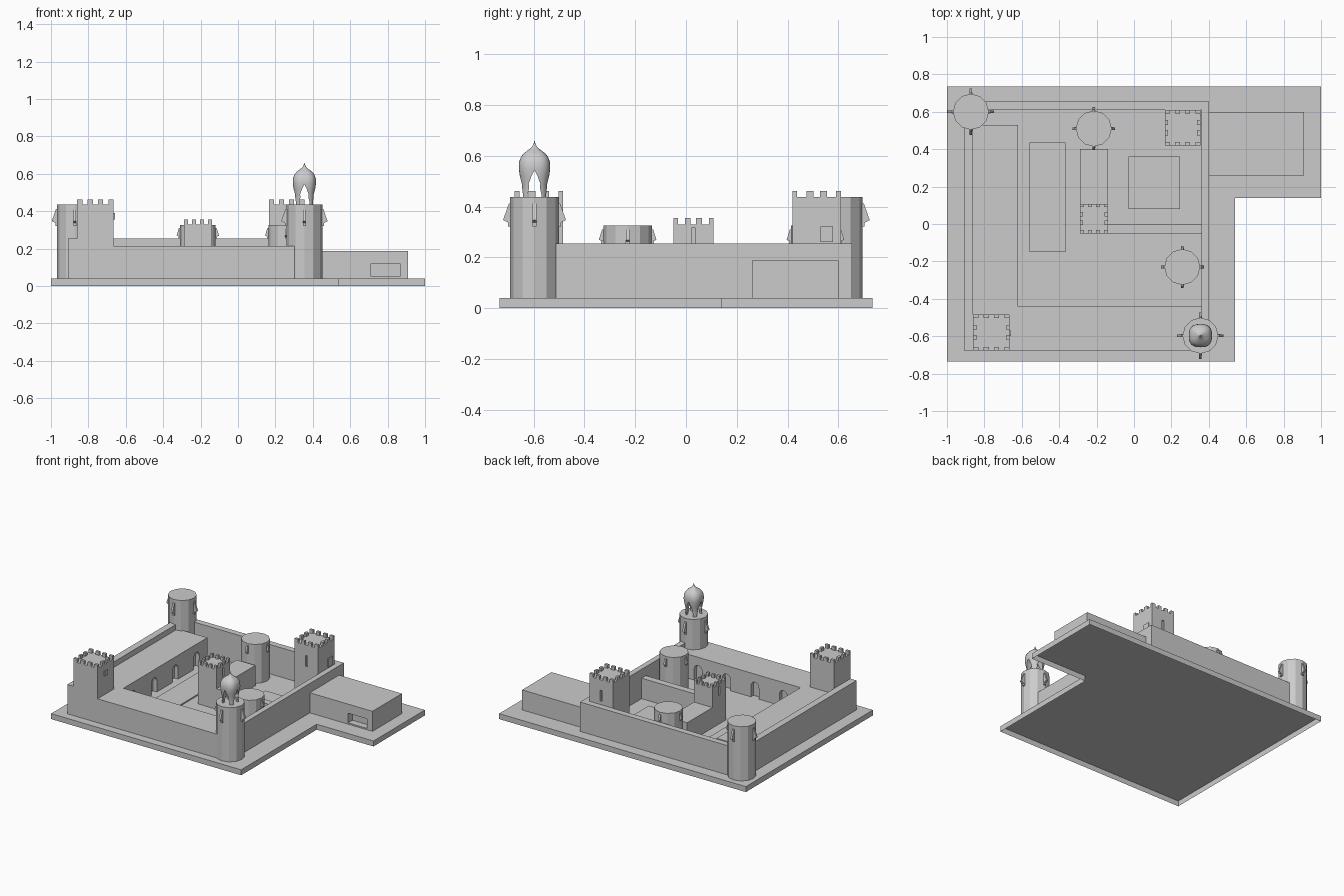
import bpy, bmesh, math

if "Cube" in bpy.data.objects:
    bpy.data.objects.remove(bpy.data.objects["Cube"])


def mesh_object(name, bm):
    bmesh.ops.recalc_face_normals(bm, faces=bm.faces[:])
    me = bpy.data.meshes.new(name)
    bm.to_mesh(me)
    bm.free()
    ob = bpy.data.objects.new(name, me)
    bpy.context.scene.collection.objects.link(ob)
    return ob


def add_box(bm, x0, x1, y0, y1, z0, z1):
    add_prism(bm, [(x0, y0, z0), (x1, y0, z0), (x1, y1, z0), (x0, y1, z0)], (0, 0, z1 - z0))


def add_prism(bm, pts, vec, bottom=True):
    """Extrude a closed list of 3D points along a vector."""
    a = [bm.verts.new(p) for p in pts]
    b = [bm.verts.new([p[i] + vec[i] for i in range(3)]) for p in pts]
    n = len(a)
    for i in range(n):
        j = (i + 1) % n
        bm.faces.new((a[i], a[j], b[j], b[i]))
    bm.faces.new(b)
    if bottom:
        bm.faces.new(a[::-1])


def box(name, *lim):
    bm = bmesh.new()
    add_box(bm, *lim)
    return mesh_object(name, bm)


def cut(ob, cutter):
    cutter.hide_render = True
    cutter.hide_viewport = True
    cutter.display_type = 'WIRE'
    m = ob.modifiers.new("cut", 'BOOLEAN')
    m.operation = 'DIFFERENCE'
    m.solver = 'EXACT'
    m.object = cutter


def arch_outline(w, z0, zs, zt):
    """Arch profile as (offset, height) pairs."""
    arc = [(w * math.cos(a), zs + (zt - zs) * math.sin(a))
           for a in [math.pi * i / 8 for i in range(9)]]
    return [(w, z0)] + arc + [(-w, z0)]


# L-shaped base: top sheet with a skirt, open underneath
bm = bmesh.new()
add_prism(bm, [(x, y, 0) for x, y in ((-1, -.735), (.54, -.735), (.54, .14), (1, .14), (1, .735), (-1, .735))],
          (0, 0, .04), bottom=False)
mesh_object("base", bm)

# Outer walls
box("left_wall", -.91, -.86, -.675, .60, .04, .255)
box("back_wall", -.87, .40, .61, .655, .04, .255)
box("right_wall", .36, .40, -.60, .61, .04, .255)

# L-shaped range with arched niches facing the courtyard
bm = bmesh.new()
add_prism(bm, [(x, y, .04) for x, y in ((-.86, -.675), (.36, -.675), (.36, -.44), (-.62, -.44), (-.62, .53), (-.86, .53))],
          (0, 0, .175))
wing = mesh_object("courtyard_range", bm)
bm = bmesh.new()
niche = arch_outline(.032, .03, .12, .155)
for y in (-.33, -.085, .16, .405):
    add_prism(bm, [(-.65, y + o, z) for o, z in niche], (.1, 0, 0))
for x in (-.48, -.25, -.02, .21):
    add_prism(bm, [(x + o, -.47, z) for o, z in niche], (0, .1, 0))
cut(wing, mesh_object("niche_cutter", bm))

# Inner hall, dividing wall and low courtyard beds
box("inner_hall", -.29, -.14, .10, .40, .04, .19)
box("dividing_wall", -.14, .36, -.05, 0, .04, .19)
box("long_bed", -.56, -.365, -.15, .435, .04, .05)
box("square_bed", -.03, .245, .08, .36, .04, .05)

# Annex with recessed doorway
annex = box("annex", .40, .908, .26, .60, .04, .187)
cut(annex, box("door_cutter", .71, .865, .2, .31, .05, .12))


# Square battlemented towers; slits are listed by axis
def square_tower(name, x0, x1, y0, y1, z, slit_z, axes):
    n, h, d = 7, .025, .018
    ob = box(name, x0, x1, y0, y1, .04, z)
    bm = bmesh.new()
    sx, sy = (x1 - x0) / n, (y1 - y0) / n
    for i in range(0, n, 2):
        a, b = x0 + i * sx, x0 + (i + 1) * sx
        for q0, q1 in ((y0, y0 + d), (y1 - d, y1)):
            add_box(bm, a, b, q0, q1, z, z + h)
        a, b = y0 + i * sy, y0 + (i + 1) * sy
        if i in (0, n - 1):
            continue
        for q0, q1 in ((x0, x0 + d), (x1 - d, x1)):
            add_box(bm, q0, q1, a, b, z, z + h)
    mesh_object(name + "_merlons", bm)
    if not axes:
        return
    bm = bmesh.new()
    cx, cy, w = (x0 + x1) / 2, (y0 + y1) / 2, .008
    za, zb = slit_z
    for q in (x0, x1):
        if 'x' in axes:
            add_box(bm, q - .012, q + .012, cy - w, cy + w, za, zb)
    for q in (y0, y1):
        if 'y' in axes:
            add_box(bm, cx - w, cx + w, q - .012, q + .012, za, zb)
    cut(ob, mesh_object(name + "_slit_cutter", bm))


square_tower("front_square_tower", -.86, -.665, -.675, -.485, .437, None, '')
square_tower("back_square_tower", .165, .355, .42, .61, .437, (.28, .36), 'y')
square_tower("inner_square_tower", -.29, -.14, -.05, .108, .33, (.25, .315), 'x')
box("front_tower_window", -.67, -.657, -.60, -.57, .355, .39)
box("back_tower_window", .35, .362, .53, .58, .26, .322)


# Round towers with four wedge-shaped hoods
def round_tower(name, cx, cy, z, r=.096, s=1.0):
    bm = bmesh.new()
    n = 12
    add_prism(bm, [(cx + r * math.cos(2 * math.pi * i / n), cy + r * math.sin(2 * math.pi * i / n), .04)
                   for i in range(n)], (0, 0, z - .04))
    mesh_object(name, bm)
    bm = bmesh.new()
    w = .007
    prof = [(r - .012, z - .025 * s), (r + .005, z - .025 * s), (r + .028 * s, z - .09 * s), (r - .012, z - .11 * s)]
    for k in range(4):
        c, sn = round(math.cos(k * math.pi / 2)), round(math.sin(k * math.pi / 2))
        add_prism(bm, [(cx + a * c + w * sn, cy + a * sn - w * c, h) for a, h in prof],
                  (-2 * w * sn, 2 * w * c, 0))
        # small sill below each hood
        px, py = cx + r * c, cy + r * sn
        add_box(bm, px - .008, px + .008, py - .008, py + .008, z - .115 * s, z - .10 * s)
    mesh_object(name + "_hoods", bm)


round_tower("back_round_tower", -.872, .60, .437)
round_tower("front_round_tower", .355, -.597, .437)
round_tower("inner_back_round_tower", -.215, .51, .325, s=.62)
round_tower("inner_front_round_tower", .258, -.23, .325, s=.62)

# Onion dome standing on four legs
dx, dy = .355, -.597
profile = [(.050, .435), (.050, .46), (.052, .49), (.058, .52), (.062, .55), (.061, .575), (.053, .597),
           (.040, .612), (.022, .625), (.010, .635), (.004, .647), (.0005, .66)]
N = 32
bm = bmesh.new()
rings = []
for r, z in profile:
    ring = []
    for i in range(N):
        t = 2 * math.pi * i / N
        c, s = math.cos(t), math.sin(t)
        k = r / (abs(c) ** 2.7 + abs(s) ** 2.7) ** (1 / 2.7)
        ring.append(bm.verts.new((dx + k * c, dy + k * s, z)))
    rings.append(ring)
for a, b in zip(rings, rings[1:]):
    for i in range(N):
        bm.faces.new((a[i], a[(i + 1) % N], b[(i + 1) % N], b[i]))
bm.faces.new(rings[0])
bm.faces.new(rings[-1])
dome = mesh_object("onion_dome", bm)
half = [(.027, .42), (.027, .45), (.021, .475), (.023, .49), (.012, .52)]
opening = half + [(0, .545)] + [(-o, z) for o, z in reversed(half)]
for name, axis in (("dome_cutter_x", 0), ("dome_cutter_y", 1)):
    bm = bmesh.new()
    if axis:
        add_prism(bm, [(dx + o, dy - .1, z) for o, z in opening], (0, .2, 0))
    else:
        add_prism(bm, [(dx - .1, dy + o, z) for o, z in opening], (.2, 0, 0))
    cut(dome, mesh_object(name, bm))
bpy.context.view_layer.objects.active = dome
dome.select_set(True)
bpy.ops.object.shade_smooth_by_angle(angle=math.radians(35))
